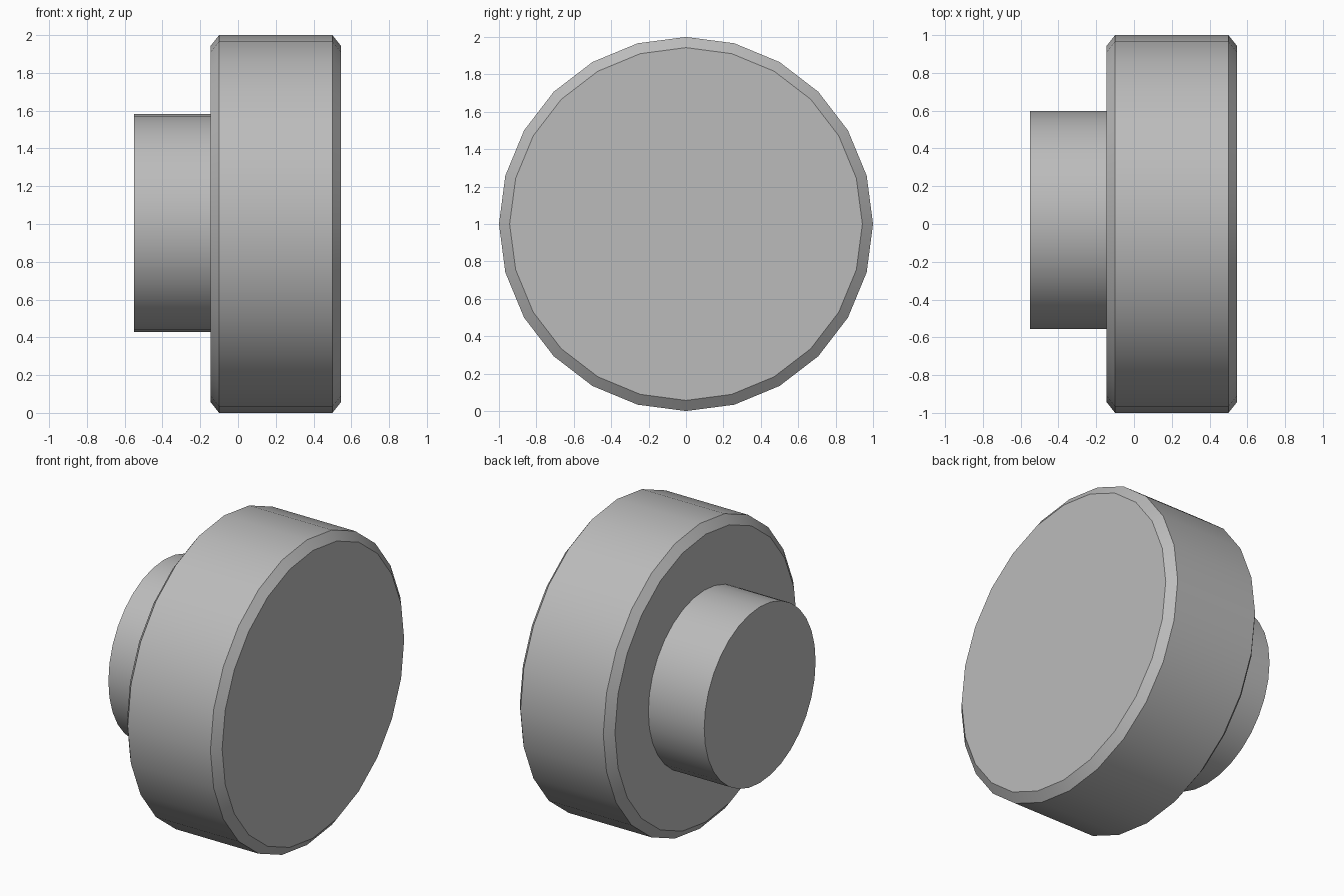
import bpy
from math import cos, sin, pi, radians

cube = bpy.data.objects.get("Cube")
if cube:
    bpy.data.objects.remove(cube, do_unlink=True)

# Single grey finish
grey = bpy.data.materials.new("plain grey")
grey.use_nodes = True
colour = (0.5, 0.5, 0.5, 1)
grey.diffuse_color = colour
grey.node_tree.nodes["Principled BSDF"].inputs["Base Color"].default_value = colour


def turned_part(name, profile, sides, centre):
    """Revolve (x, radius) points about the x axis and cap both ends."""
    verts, faces = [], []
    for x, r in profile:
        for i in range(sides):
            a = 2 * pi * i / sides
            verts.append((x, r * cos(a), r * sin(a)))
    for k in range(len(profile) - 1):
        for i in range(sides):
            j = (i + 1) % sides
            a, b = k * sides, (k + 1) * sides
            faces.append((a + i, a + j, b + j, b + i))
    faces.append(tuple(reversed(range(sides))))
    faces.append(tuple(range(len(verts) - sides, len(verts))))
    mesh = bpy.data.meshes.new(name)
    mesh.from_pydata(verts, [], faces)
    mesh.materials.append(grey)
    obj = bpy.data.objects.new(name, mesh)
    obj.location = centre
    bpy.context.collection.objects.link(obj)
    bpy.ops.object.select_all(action="DESELECT")
    obj.select_set(True)
    bpy.context.view_layer.objects.active = obj
    bpy.ops.object.shade_smooth_by_angle(angle=radians(30))
    return obj


# Broad disc with chamfered rims
turned_part("wheel_disc",
            [(-0.145, 0.943), (-0.10, 1.0), (0.50, 1.0), (0.545, 0.943)],
            24, (0, 0, 1))

# Narrow boss on the inner side, slightly off centre
turned_part("hub", [(-0.55, 0.577), (-0.12, 0.577)], 32, (0, 0.02, 1.005))
